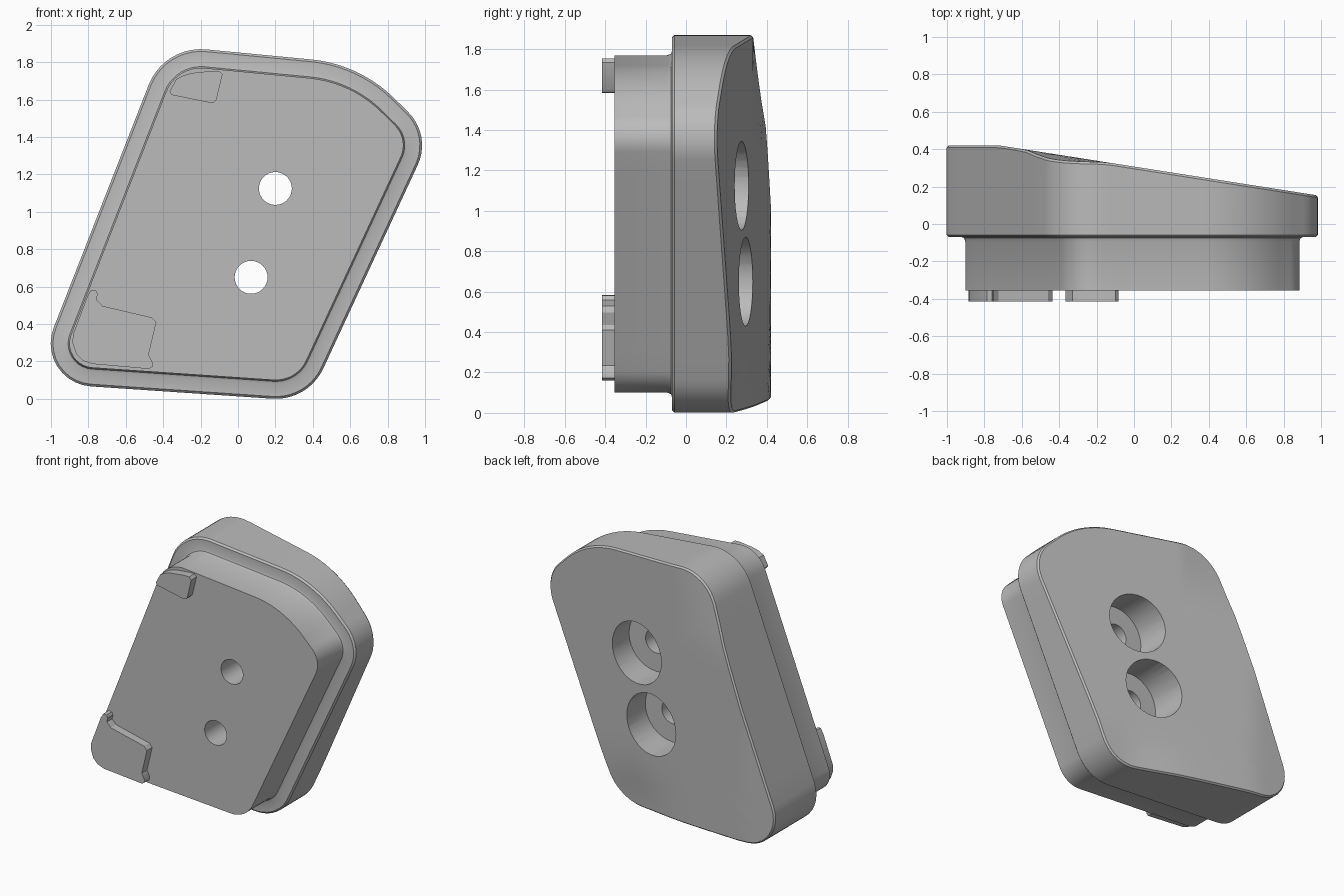
import bpy
import bmesh
import math
from mathutils import Vector

if "Cube" in bpy.data.objects:
    bpy.data.objects.remove(bpy.data.objects["Cube"], do_unlink=True)

grey = bpy.data.materials.new("plain grey")
grey.use_nodes = True
grey.diffuse_color = (0.5, 0.5, 0.5, 1)
grey.node_tree.nodes["Principled BSDF"].inputs["Base Color"].default_value = (0.5, 0.5, 0.5, 1)

# Corners of the slanted plate outline: x, z, fillet radius
CORNERS = [(-1.1, 0.088, 0.23), (0.375, -0.012, 0.28), (1.035, 1.41, 0.25),
           (0.65, 1.79, 0.73), (-0.395, 1.89, 0.3)]
CENTRE = Vector((0, 0.93))
FRONT, RIM = -0.355, -0.07
PAD_FRONT = -0.415


def outline(inset, arc_steps=10, edge_steps=10):
    """Rounded polygon, moved inward by inset."""
    arcs = []
    n = len(CORNERS)
    for i, (x, z, r) in enumerate(CORNERS):
        v = Vector((x, z))
        prev = Vector(CORNERS[i - 1][:2])
        nxt = Vector(CORNERS[(i + 1) % n][:2])
        d1, d2 = (v - prev).normalized(), (nxt - v).normalized()
        turn = math.acos(d1.dot(d2))
        c = v + (d2 - d1).normalized() * r / math.cos(turn / 2)
        start = math.atan2(-d1.x, d1.y)
        arcs.append([c + (r - inset) * Vector((math.cos(a), math.sin(a)))
                     for a in (start + turn * k / arc_steps for k in range(arc_steps + 1))])
    pts = []
    for i, arc in enumerate(arcs):
        pts += arc
        nxt = arcs[(i + 1) % n][0]
        pts += [arc[-1].lerp(nxt, k / edge_steps) for k in range(1, edge_steps)]
    return pts


def back(p):
    """Depth of the sloping back, with soft dips at the top and bottom edges."""
    x, z = p
    y = min(0.42, 0.15 + 0.157 * (1 - x))
    y -= 0.29 * max(0, z - 1.4) * max(0, -x - 0.15)
    y -= 0.035 * math.exp(-((x - 0.25) / 0.3) ** 2 - (z / 0.22) ** 2)
    return y


def finish(bm, name):
    bmesh.ops.recalc_face_normals(bm, faces=bm.faces)
    me = bpy.data.meshes.new(name)
    bm.to_mesh(me)
    bm.free()
    ob = bpy.data.objects.new(name, me)
    bpy.context.collection.objects.link(ob)
    me.materials.append(grey)
    return ob


def smooth(ob):
    bpy.ops.object.select_all(action="DESELECT")
    ob.select_set(True)
    bpy.context.view_layer.objects.active = ob
    bpy.ops.object.shade_smooth_by_angle(angle=math.radians(30))


def bridge(bm, a, b):
    for i in range(len(a)):
        j = (i + 1) % len(a)
        bm.faces.new((a[i], a[j], b[j], b[i]))


# Wedge body: raised front step, rim and sloping back
bm = bmesh.new()
rings = []
for y, inset in [(FRONT, 0.1), (-0.095, 0.1), (-0.075, 0.093), (RIM, 0.08),
                 (RIM, 0.012), (RIM + 0.012, 0)]:
    rings.append([bm.verts.new((p.x, y, p.y)) for p in outline(inset)])
rings.append([bm.verts.new((p.x, back(p) - 0.012, p.y)) for p in outline(0)])
top = outline(0.01)
for k in range(10):
    ring = [p.lerp(CENTRE, k / 10) for p in top]
    rings.append([bm.verts.new((p.x, back(p), p.y)) for p in ring])
for a, b in zip(rings, rings[1:]):
    bridge(bm, a, b)
bm.faces.new(rings[0])
tip = bm.verts.new((CENTRE.x, back(CENTRE), CENTRE.y))
last = rings[-1]
for i in range(len(last)):
    bm.faces.new((last[i], last[(i + 1) % len(last)], tip))
body = finish(bm, "wedge_body")

# Two counterbored screw holes, cut from the back
def cylinder_cutter(name, x, z, r, y0, y1):
    bpy.ops.mesh.primitive_cylinder_add(vertices=32, radius=r, depth=y1 - y0,
                                        location=(x, (y0 + y1) / 2, z),
                                        rotation=(math.pi / 2, 0, 0))
    cutter = bpy.context.object
    cutter.name = name
    cutter.data.materials.append(grey)
    mod = body.modifiers.new(name, "BOOLEAN")
    mod.operation, mod.solver, mod.object = "DIFFERENCE", "EXACT", cutter
    bpy.context.view_layer.objects.active = body
    bpy.ops.object.modifier_apply(modifier=name)
    bpy.data.objects.remove(cutter, do_unlink=True)


for x, z in [(0.2, 1.125), (0.07, 0.65)]:
    cylinder_cutter("counterbore", x, z, 0.22, 0.05, 0.8)
    cylinder_cutter("screw_hole", x, z, 0.088, -0.8, 0.2)
smooth(body)


# Raised locating pads on the front
def pad(name, pts):
    bm = bmesh.new()
    a = [bm.verts.new((x, PAD_FRONT, z)) for x, z in pts]
    b = [bm.verts.new((x, FRONT + 0.005, z)) for x, z in pts]
    bridge(bm, a, b)
    bm.faces.new(a)
    bm.faces.new(b)
    smooth(finish(bm, name))


pad("upper_pad", [(-0.366, 1.642), (-0.33, 1.71), (-0.29, 1.73), (-0.24, 1.743),
                  (-0.135, 1.754), (-0.1, 1.753), (-0.083, 1.735), (-0.115, 1.6),
                  (-0.128, 1.585), (-0.15, 1.583), (-0.355, 1.625)])
pad("lower_pad", [(-0.805, 0.55), (-0.785, 0.583), (-0.76, 0.58), (-0.75, 0.56),
                  (-0.757, 0.53), (-0.725, 0.497), (-0.46, 0.435), (-0.437, 0.41),
                  (-0.478, 0.235), (-0.457, 0.193), (-0.458, 0.172), (-0.475, 0.16),
                  (-0.78, 0.187), (-0.83, 0.205), (-0.865, 0.24), (-0.885, 0.3),
                  (-0.882, 0.345)])
